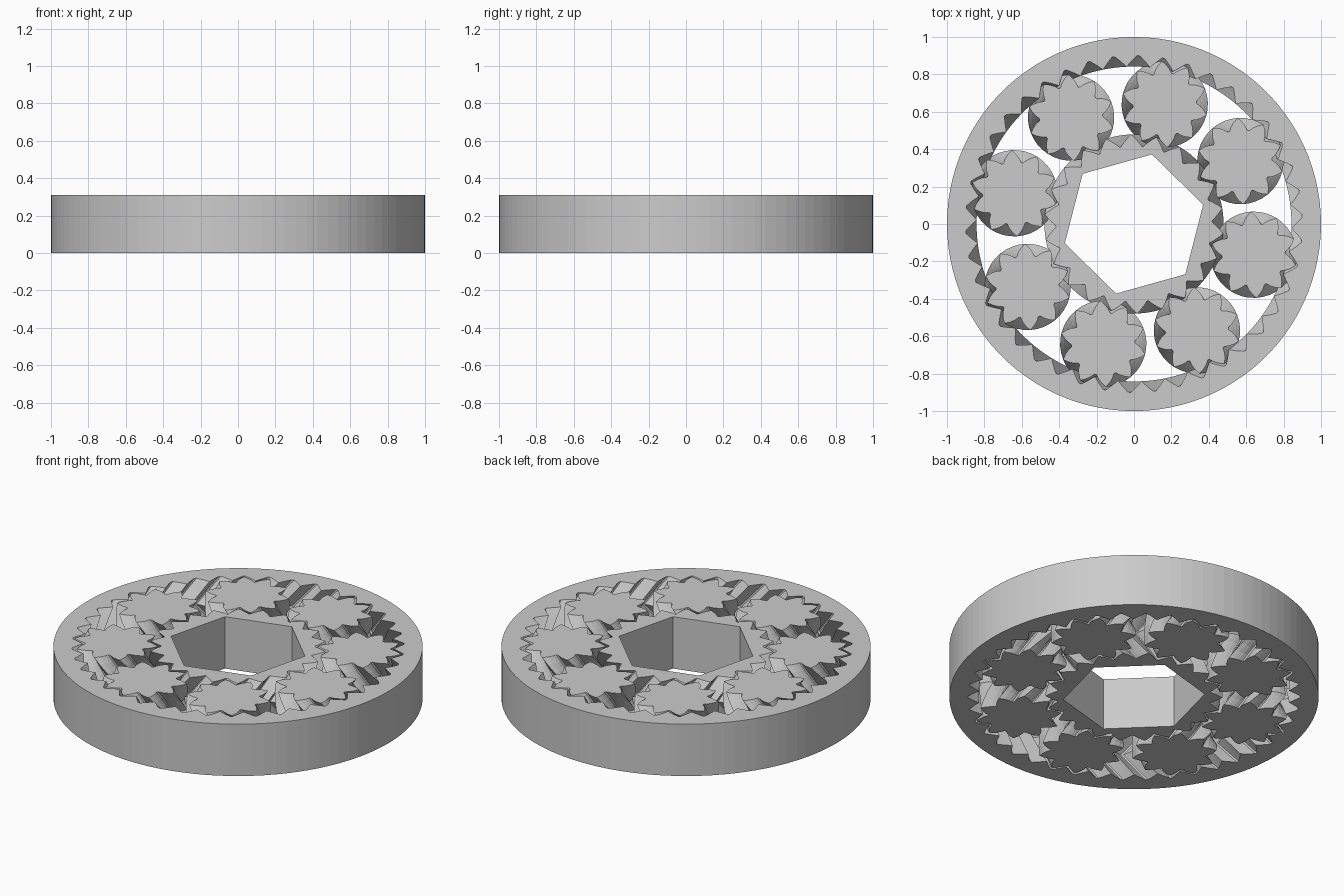
import bpy, bmesh
from math import pi, sin, cos, tan, acos, sqrt, radians

if "Cube" in bpy.data.objects:
    bpy.data.objects.remove(bpy.data.objects["Cube"])

HEIGHT = 0.31
PLANETS = 8
N_PLANET, N_SUN, N_RING = 10, 22, 42
PRESSURE = radians(45)
HELIX = radians(40)
GAP = 0.010                       # clearance between gears
RING_PITCH = 0.8675               # pitch radius of the ring teeth
PITCH = 2 * pi * RING_PITCH / N_RING
TURN = radians(-14.4)             # turn of the whole assembly
SLICES = 4                        # twist steps per herringbone half

grey = bpy.data.materials.new("light_grey")
grey.diffuse_color = (0.6, 0.6, 0.6, 1)
grey.use_nodes = True
grey.node_tree.nodes["Principled BSDF"].inputs["Base Color"].default_value = grey.diffuse_color


def gear_profile(n, gap):
    """Involute gear outline as (radius, angle), one tooth centred on angle 0."""
    rp = n * PITCH / (2 * pi)
    rb = rp * cos(PRESSURE)

    def inv(r):
        a = acos(min(1, rb / r))
        return tan(a) - a

    def half(r):                  # half the tooth thickness, as an angle
        return pi / (2 * n) - gap / (2 * rb) + inv(rp) - inv(r)

    def clip(a, b, target):       # radius at which the half thickness hits target
        for _ in range(40):
            m = (a + b) / 2
            a, b = (m, b) if half(m) > target else (a, m)
        return a

    add = PITCH / 4
    lo = rp - add - gap / 2
    hi = rp + add - max(gap, 0) / 2
    if half(lo) > pi / n:
        lo = clip(lo, hi, pi / n)
    if half(hi) < 0:
        hi = clip(lo, hi, 0)
    flank = [(r, max(0, min(pi / n, half(r))))
             for r in (lo + (hi - lo) * k / 3 for k in range(4))]
    pts = []
    for t in range(n):
        c = 2 * pi * t / n
        side = [(r, c - h) for r, h in flank] + [(r, c + h) for r, h in reversed(flank)]
        for r, a in side:
            if not pts or abs(a - pts[-1][1]) > 1e-4 or abs(r - pts[-1][0]) > 1e-4:
                pts.append((r, a))
    if abs(pts[-1][1] - 2 * pi - pts[0][1]) < 1e-4:
        pts.pop()
    return pts


def add_wall(bm, profile, spin, twist, levels):
    """Stack the outline into a wall that twists away from mid height; return end edges."""
    loops = []
    for k in range(levels + 1):
        f = k / levels
        a0 = spin + twist * abs(2 * f - 1)
        loops.append([bm.verts.new((r * cos(a + a0), r * sin(a + a0), HEIGHT * f))
                      for r, a in profile])
    n = len(profile)
    for low, high in zip(loops, loops[1:]):
        for i in range(n):
            j = (i + 1) % n
            bm.faces.new((low[i], low[j], high[j], high[i]))
    return [[bm.edges.get((l[i], l[(i + 1) % n])) for i in range(n)]
            for l in (loops[0], loops[-1])]


def make_part(name, walls, centre=(0, 0)):
    """Join one or two walls with flat end caps."""
    bm = bmesh.new()
    ends = [add_wall(bm, *w) for w in walls]
    for k in (0, 1):
        edges = [e for end in ends for e in end[k]]
        bmesh.ops.triangle_fill(bm, edges=edges, use_beauty=True,
                                normal=(0, 0, 1 if k else -1))
    bmesh.ops.recalc_face_normals(bm, faces=bm.faces)
    me = bpy.data.meshes.new(name)
    bm.to_mesh(me)
    bm.free()
    me.materials.append(grey)
    ob = bpy.data.objects.new(name, me)
    ob.location = (centre[0], centre[1], 0)
    bpy.context.collection.objects.link(ob)
    return ob


def polygon(n, r):
    return [(r, 2 * pi * i / n) for i in range(n)]


def twist_of(n):
    return tan(HELIX) * (HEIGHT / 2) / (n * PITCH / (2 * pi))


# Outer ring: round outside, herringbone teeth inside
make_part("outer_ring", [
    (polygon(100, 1.0), 0, 0, 1),
    (gear_profile(N_RING, -GAP), TURN, -twist_of(N_RING), 2 * SLICES)])

# Sun gear with a hexagonal socket
make_part("sun_gear", [
    (gear_profile(N_SUN, GAP), TURN + pi / 2, twist_of(N_SUN), 2 * SLICES),
    (polygon(6, 0.384), TURN + pi / 2, 0, 1)])

# Planet gears between sun and ring
orbit = RING_PITCH * (N_SUN + N_PLANET) / N_RING
planet = gear_profile(N_PLANET, GAP)
for i in range(PLANETS):
    a = TURN + 2 * pi * i / PLANETS
    spin = a + i * N_SUN / PLANETS * 2 * pi / N_PLANET
    make_part("planet_gear_%d" % (i + 1),
              [(planet, spin, -twist_of(N_PLANET), 2 * SLICES)],
              (orbit * cos(a), orbit * sin(a)))
